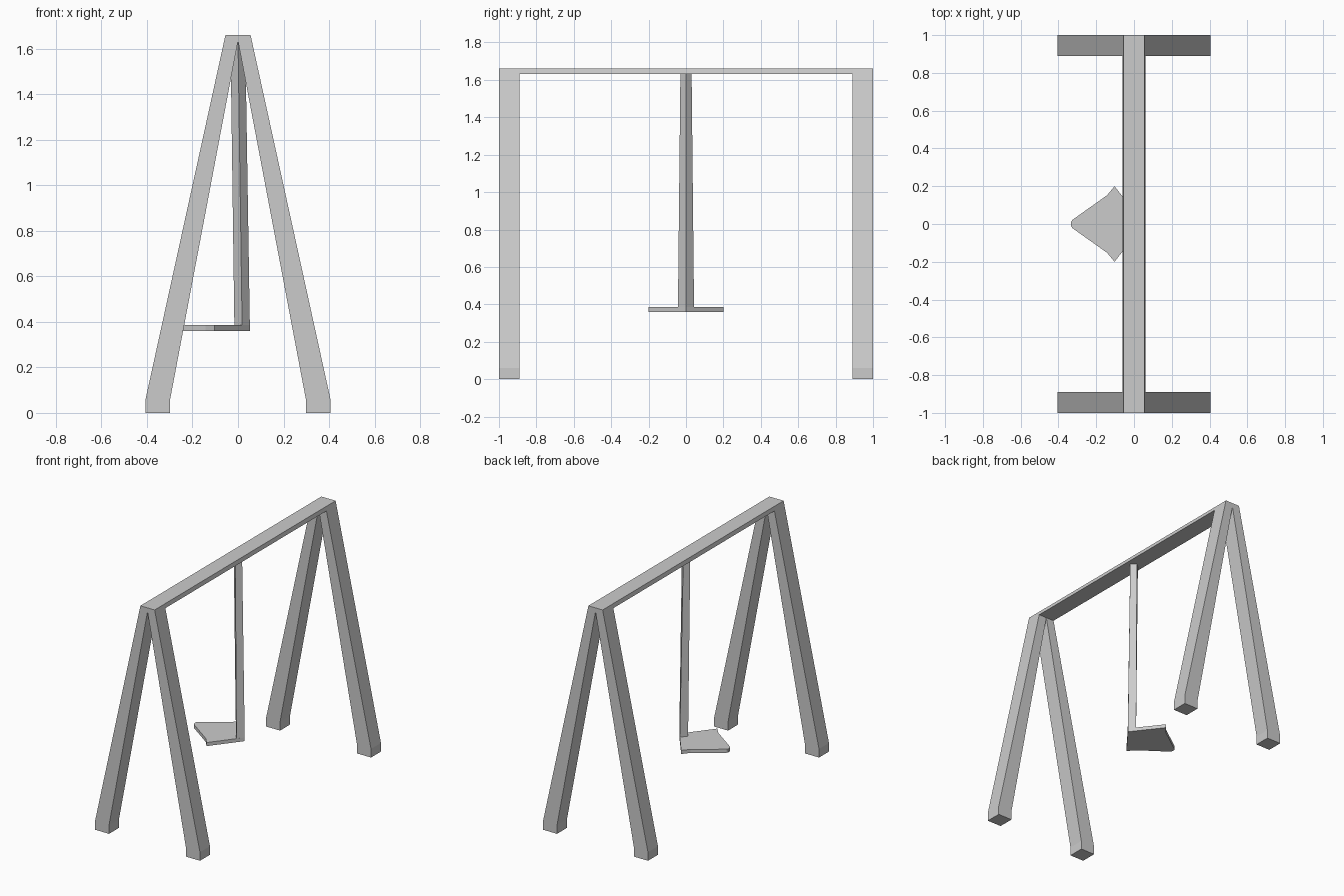
import bpy

if "Cube" in bpy.data.objects:
    bpy.data.objects.remove(bpy.data.objects["Cube"])


def loft(name, lower, upper):
    """Closed solid between two matching loops of 3D points."""
    n = len(lower)
    faces = [list(range(n))[::-1], list(range(n, 2 * n))]
    faces += [[i, (i + 1) % n, n + (i + 1) % n, n + i] for i in range(n)]
    mesh = bpy.data.meshes.new(name)
    mesh.from_pydata(lower + upper, [], faces)
    obj = bpy.data.objects.new(name, mesh)
    bpy.context.collection.objects.link(obj)
    # Consistent outward normals
    import bmesh
    bm = bmesh.new()
    bm.from_mesh(mesh)
    bmesh.ops.recalc_face_normals(bm, faces=bm.faces)
    bm.to_mesh(mesh)
    bm.free()
    return obj


def along_y(name, profile, y0, y1):
    return loft(name, [(x, y0, z) for x, z in profile],
                [(x, y1, z) for x, z in profile])


def mirrored(half):
    """Complete a half outline by reflecting its first coordinate."""
    return half + [(-a, b) for a, b in reversed(half) if a != 0]


# A-shaped end frames with short vertical feet
legs = mirrored([(0, 1.633), (-0.298, 0.06), (-0.298, 0), (-0.406, 0),
                 (-0.406, 0.06), (-0.055, 1.66)])
along_y("front_legs", legs, -1.0, -0.89)
along_y("back_legs", legs, 0.89, 1.0)

# Flat top beam between the end frames
beam = mirrored([(-0.061, 1.632), (-0.055, 1.66)])
along_y("top_beam", beam, -0.89, 0.89)

# Kite-shaped seat, outline given as (y, x)
seat = mirrored([(0, 0.052), (-0.20, -0.103), (-0.152, -0.143),
                 (-0.022, -0.326), (-0.012, -0.333)])
loft("seat", [(x, y, 0.36) for y, x in seat],
     [(x, y, 0.385) for y, x in seat])

# Tapered diamond-section hanger from the seat to the beam
bottom = [(0.052, 0), (0.018, 0.043), (-0.016, 0), (0.018, -0.043)]
top = [(0.032, 0), (0.0, 0.03), (-0.033, 0), (0.0, -0.03)]
loft("hanger", [(x, y, 0.385) for x, y in bottom],
     [(x, y, 1.632) for x, y in top])
